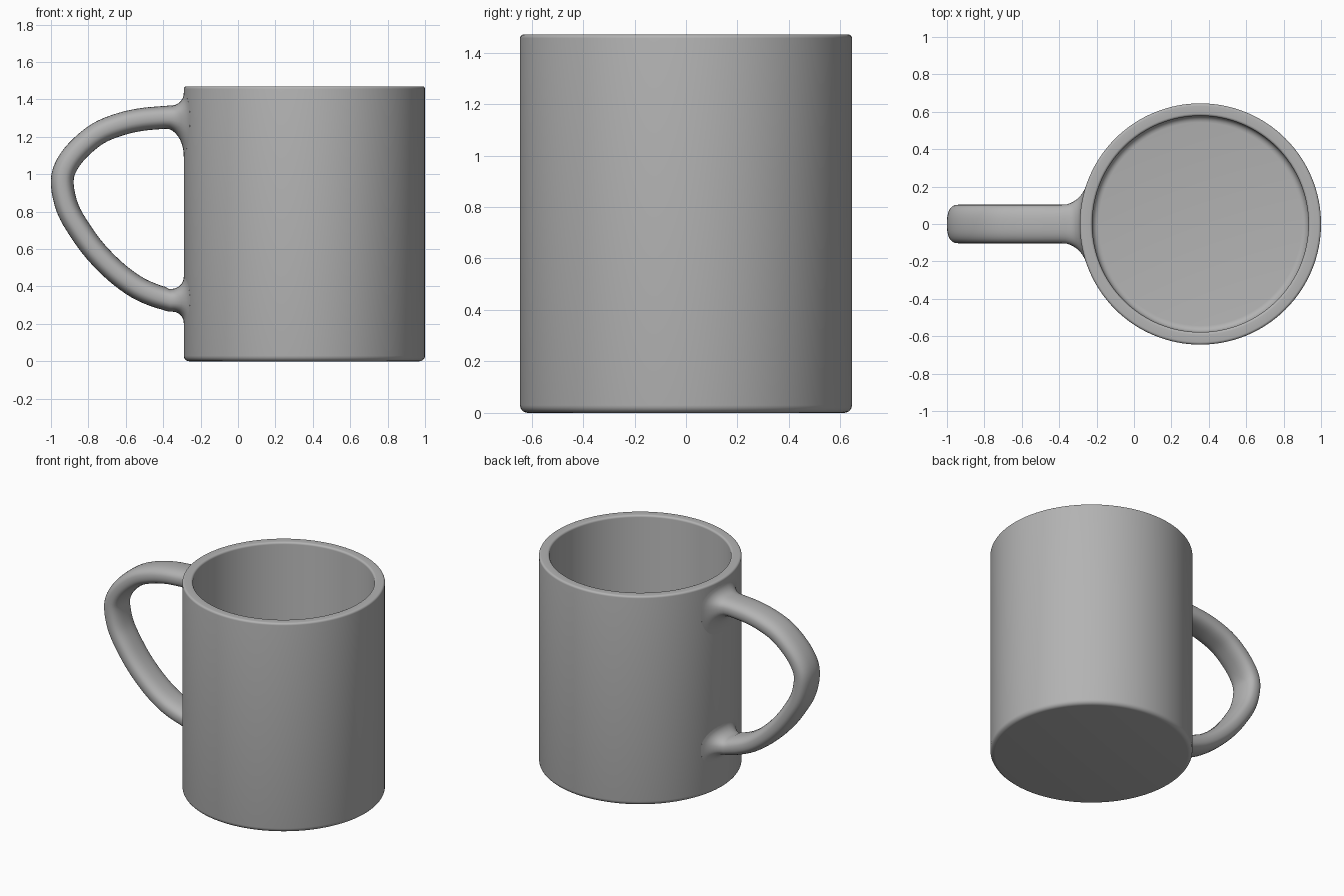
import bpy, bmesh, math
from mathutils import Vector

if "Cube" in bpy.data.objects:
    bpy.data.objects.remove(bpy.data.objects["Cube"])

CX, R, H = 0.355, 0.645, 1.47      # body centre, radius, height
WALL_X = CX - R

grey = bpy.data.materials.new("grey_ceramic")
grey.diffuse_color = (0.45, 0.45, 0.45, 1)
grey.use_nodes = True
grey.node_tree.nodes["Principled BSDF"].inputs["Base Color"].default_value = grey.diffuse_color


def finish(bm, name):
    bmesh.ops.recalc_face_normals(bm, faces=bm.faces)
    mesh = bpy.data.meshes.new(name)
    bm.to_mesh(mesh)
    bm.free()
    mesh.materials.append(grey)
    ob = bpy.data.objects.new(name, mesh)
    bpy.context.collection.objects.link(ob)
    bpy.ops.object.select_all(action='DESELECT')
    ob.select_set(True)
    bpy.context.view_layer.objects.active = ob
    bpy.ops.object.shade_smooth_by_angle(angle=math.radians(40))


def loft(bm, rings):
    loops = [[bm.verts.new(p) for p in ring] for ring in rings]
    n = len(loops[0])
    for a, b in zip(loops, loops[1:]):
        for i in range(n):
            j = (i + 1) % n
            bm.faces.new((a[i], a[j], b[j], b[i]))
    bm.faces.new(loops[0])
    bm.faces.new(loops[-1])


def arc(cr, cz, r, a0, a1, n=5):
    angles = [math.radians(a0 + (a1 - a0) * i / n) for i in range(n + 1)]
    return [(cr + r * math.cos(a), cz + r * math.sin(a)) for a in angles]


# Body: outer wall, rounded rim, inner wall and floor in one lathe profile
RI, FLOOR = 0.578, 0.07
profile = (arc(R - 0.03, 0.03, 0.03, -90, 0)
           + arc(R - 0.014, H - 0.014, 0.014, 0, 90)
           + arc(RI + 0.014, H - 0.014, 0.014, 90, 180)
           + arc(RI - 0.035, FLOOR + 0.035, 0.035, 0, -90))
N = 128
bm = bmesh.new()
loft(bm, [[(CX + r * math.cos(2 * math.pi * i / N),
            r * math.sin(2 * math.pi * i / N), z) for i in range(N)]
          for r, z in profile])
finish(bm, "mug_body")

# Handle: rounded section swept along a curved path
W, T, S = 0.103, 0.061, 32         # half width, half thickness, section sides


def section(w, up, down):
    pts = []
    for i in range(S):
        a = 2 * math.pi * i / S
        c, s = math.cos(a), math.sin(a)
        y = w * math.copysign(abs(c) ** 0.8, c)
        n = math.copysign(abs(s) ** 0.8, s) * (up if s > 0 else down)
        pts.append((y, n))
    return pts


def flare(d, r):
    return r - math.sqrt(max(0, r * r - max(0, r - d) ** 2))


def end_rings(z, r_side, r_up, r_down, stretch):
    """Rings that widen into a fillet and follow the round wall."""
    rings = []
    for d in (-0.02, 0.0, 0.002, 0.006, 0.012, 0.02, 0.03, 0.045, 0.06, 0.08):
        dd = max(d, 0)
        sec = section(W + flare(dd, r_side), T + flare(dd, r_up),
                      T + stretch * flare(dd, r_down))
        rings.append([(CX - math.sqrt(R * R - y * y) - d, y, z + n)
                      for y, n in sec])
    return rings


path = [Vector(p) for p in (
    (-0.37, 1.305), (-0.42, 1.302), (-0.52, 1.292), (-0.63, 1.267), (-0.75, 1.217),
    (-0.86, 1.125), (-0.925, 1.03), (-0.939, 0.94), (-0.91, 0.815), (-0.845, 0.70),
    (-0.76, 0.585), (-0.65, 0.475), (-0.54, 0.395), (-0.44, 0.35), (-0.37, 0.331))]
pts = [2 * path[0] - path[1]] + path + [2 * path[-1] - path[-2]]
middle = []
for k in range(1, len(pts) - 2):
    p0, p1, p2, p3 = pts[k - 1:k + 3]
    for t in (0, 0.25, 0.5, 0.75):
        pos = 0.5 * (2 * p1 + (p2 - p0) * t + (2 * p0 - 5 * p1 + 4 * p2 - p3) * t ** 2
                     + (3 * p1 - p0 - 3 * p2 + p3) * t ** 3)
        tan = (0.5 * ((p2 - p0) + 2 * (2 * p0 - 5 * p1 + 4 * p2 - p3) * t
                      + 3 * (3 * p1 - p0 - 3 * p2 + p3) * t ** 2)).normalized()
        nx, nz = tan.y, -tan.x     # outward side of the loop
        middle.append([(pos.x + n * nx, y, pos.y + n * nz)
                       for y, n in section(W, T, T)])
middle = middle[2:-1]

top = end_rings(1.306, 0.10, 0.068, 0.10, 1.5)
low = end_rings(0.326, 0.10, 0.065, 0.06, 1.0)
# the lower end is met from the other side, so its section is turned over
low = [[ring[-i % S] for i in range(S)] for ring in reversed(low)]

bm = bmesh.new()
loft(bm, top + middle + low)
finish(bm, "handle")
